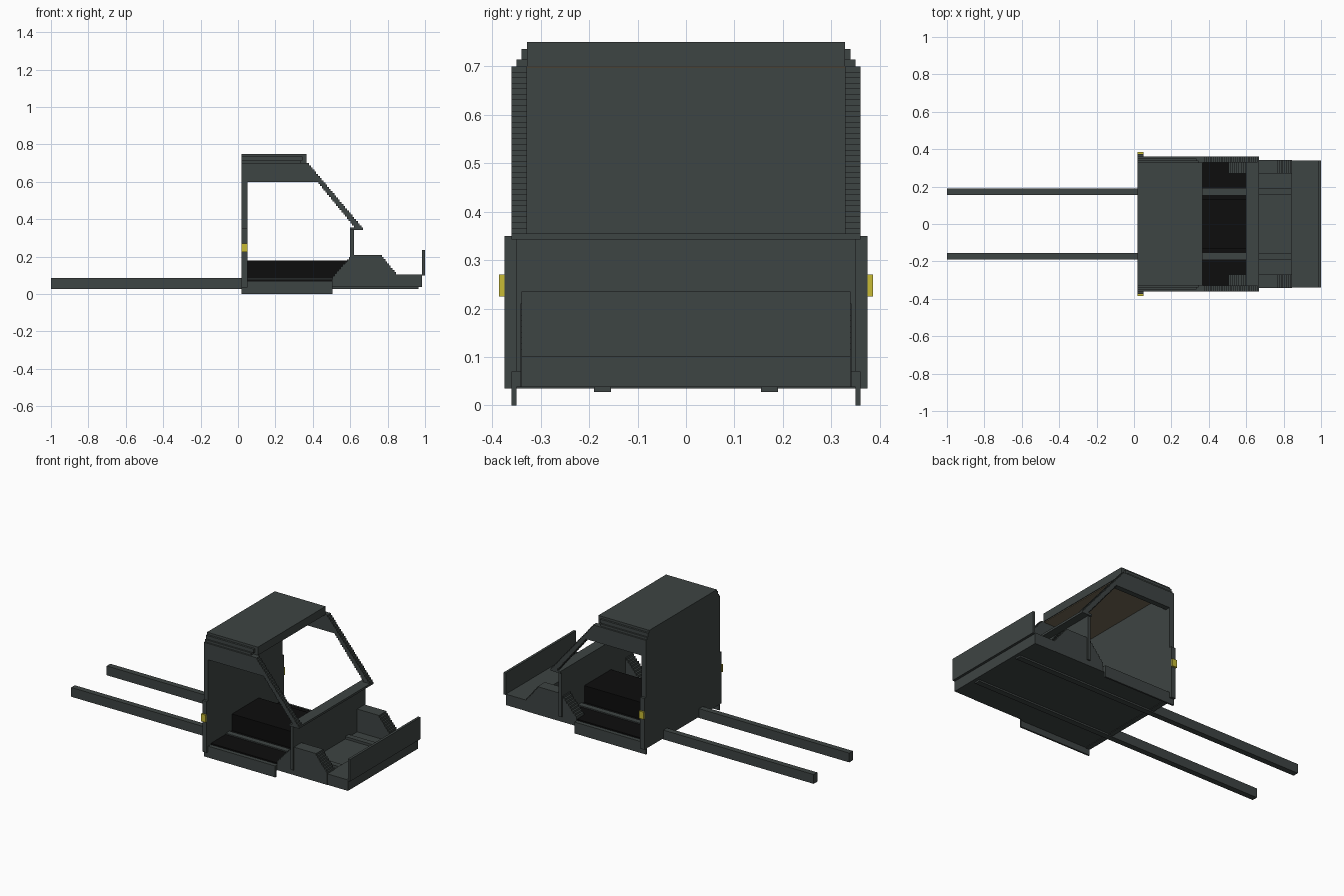
import bpy, bmesh

if "Cube" in bpy.data.objects:
    bpy.data.objects.remove(bpy.data.objects["Cube"])


def mat(name, r, g, b):
    m = bpy.data.materials.new(name)
    m.diffuse_color = (r, g, b, 1)
    m.use_nodes = True
    m.node_tree.nodes["Principled BSDF"].inputs["Base Color"].default_value = m.diffuse_color
    return m


BODY = mat("dark slate", 0.048, 0.058, 0.056)
BLACK = mat("black", 0.004, 0.004, 0.004)
YELLOW = mat("yellow", 0.58, 0.50, 0.035)
TAN = mat("tan lining", 0.17, 0.14, 0.09)


def finish(name, bm, m):
    bmesh.ops.recalc_face_normals(bm, faces=bm.faces)
    me = bpy.data.meshes.new(name)
    bm.to_mesh(me)
    bm.free()
    me.materials.append(m)
    ob = bpy.data.objects.new(name, me)
    bpy.context.collection.objects.link(ob)
    return ob


def box(name, x, y, z, m=BODY):
    bm = bmesh.new()
    bmesh.ops.create_cube(bm, size=1)
    for v in bm.verts:
        for i, (a, b) in enumerate((x, y, z)):
            v.co[i] = a if v.co[i] < 0 else b
    return finish(name, bm, m)


def pair(name, x, y, z, m=BODY):
    box(name + "_left", x, (-y[1], -y[0]), z, m)
    box(name + "_right", x, y, z, m)


def prism(name, pts, y, m=BODY):
    """Extrude an x/z outline along y."""
    bm = bmesh.new()
    f = bm.faces.new([bm.verts.new((px, y[0], pz)) for px, pz in pts])
    r = bmesh.ops.extrude_face_region(bm, geom=[f])
    vs = [g for g in r["geom"] if isinstance(g, bmesh.types.BMVert)]
    bmesh.ops.translate(bm, vec=(0, y[1] - y[0], 0), verts=vs)
    return finish(name, bm, m)


def stairs(a, b, n, rise_first):
    """Stepped line from a to b, endpoints included."""
    pts = [a]
    dx, dz = (b[0] - a[0]) / n, (b[1] - a[1]) / n
    for i in range(n):
        x, z = a[0] + dx * i, a[1] + dz * i
        pts.append((x, z + dz) if rise_first else (x + dx, z))
        pts.append((x + dx, z + dz))
    return pts


# chassis rails and floor
pair("chassis_rail", (-1, 0.965), (0.155, 0.19), (0.028, 0.085))
box("floor", (0.02, 0.85), (-0.34, 0.34), (0.038, 0.07))

# black cabin mat between the rails, and engine cover
box("mat_middle", (0.05, 0.60), (-0.155, 0.155), (0.07, 0.078), BLACK)
pair("mat_outer", (0.05, 0.60), (0.19, 0.335), (0.07, 0.078), BLACK)
box("engine_cover", (0.05, 0.60), (-0.13, 0.13), (0.07, 0.18), BLACK)

# back wall, with wider lower part
box("back_wall_lower", (0.02, 0.05), (-0.375, 0.375), (0.035, 0.35))
box("back_wall_upper", (0.02, 0.05), (-0.36, 0.36), (0.35, 0.70))

# side sills and yellow marker lamps
pair("sill", (0.02, 0.505), (0.35, 0.36), (0.0, 0.07))
pair("sill_ledge", (0.02, 0.505), (0.335, 0.352), (0.038, 0.07))
pair("marker_lamp", (0.018, 0.05), (0.375, 0.386), (0.225, 0.27), YELLOW)

# stepped roof and its lining
for i, (x1, w, z0, z1) in enumerate([(0.335, 0.35, 0.70, 0.714),
                                     (0.345, 0.34, 0.714, 0.736),
                                     (0.365, 0.328, 0.70, 0.75)]):
    box(f"roof_step_{i}", (0.02, x1), (-w, w), (z0, z1))
box("roof_lining", (0.05, 0.36), (-0.328, 0.328), (0.696, 0.70), TAN)

# side header with sloping stepped windscreen pillar
outer = stairs((0.37, 0.70), (0.66, 0.355), 30, False)
inner = stairs((0.62, 0.355), (0.42, 0.60), 21, True)
frame = [(0.05, 0.60), (0.05, 0.70)] + outer + inner
for side, y in (("left", (-0.36, -0.328)), ("right", (0.328, 0.36))):
    prism("side_frame_" + side, frame, y)

# dash panel and ledge below the windscreen
box("dash_panel", (0.60, 0.62), (-0.35, 0.35), (0.07, 0.345))
box("dash_ledge", (0.60, 0.667), (-0.36, 0.36), (0.342, 0.355))

# wheel covers with stepped ends
arch = ([(0.505, 0.038)] + stairs((0.505, 0.085), (0.615, 0.21), 10, True)
        + stairs((0.76, 0.21), (0.845, 0.105), 9, False) + [(0.845, 0.038)])
for side, y in (("left", (-0.342, -0.27)), ("right", (0.27, 0.342))):
    prism("wheel_cover_" + side, arch, y)

# bumper and upright front plate
box("bumper", (0.84, 0.985), (-0.34, 0.34), (0.038, 0.105))
box("front_plate", (0.985, 1.0), (-0.34, 0.34), (0.10, 0.235))
